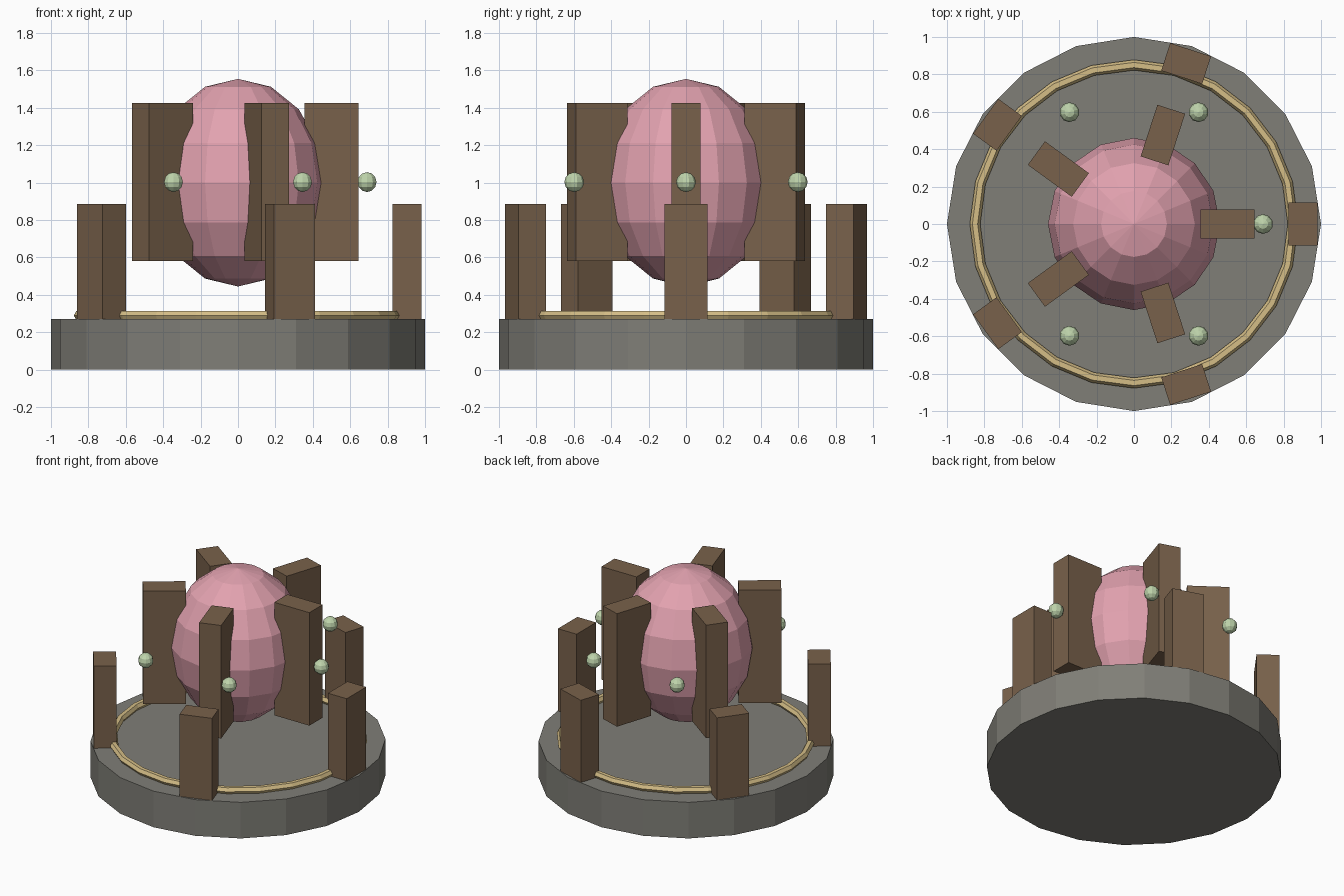
import bpy
import math
from mathutils import Matrix

if "Cube" in bpy.data.objects:
    bpy.data.objects.remove(bpy.data.objects["Cube"])


def material(name, rgb):
    m = bpy.data.materials.new(name)
    m.diffuse_color = (*rgb, 1)
    m.use_nodes = True
    m.node_tree.nodes["Principled BSDF"].inputs["Base Color"].default_value = m.diffuse_color
    return m


stone = material("grey stone", (0.215, 0.21, 0.185))
wood = material("brown wood", (0.19, 0.12, 0.07))
pink = material("rose pink", (0.76, 0.36, 0.43))
gold = material("pale gold", (0.66, 0.51, 0.24))
green = material("pale green", (0.52, 0.66, 0.41))


def finish(name, mat):
    ob = bpy.context.object
    ob.name = name
    ob.data.materials.append(mat)
    return ob


def ball(name, mat, centre, radii, segments, rings):
    bpy.ops.mesh.primitive_uv_sphere_add(segments=segments, ring_count=rings, radius=1, location=centre)
    ob = finish(name, mat)
    ob.data.transform(Matrix.Diagonal((*radii, 1)))


def post(name, angle, r0, r1, width, z0, z1):
    # box set radially around the middle
    r = (r0 + r1) / 2
    bpy.ops.mesh.primitive_cube_add(
        size=1, location=(r * math.cos(angle), r * math.sin(angle), (z0 + z1) / 2),
        rotation=(0, 0, angle))
    ob = finish(name, wood)
    ob.data.transform(Matrix.Diagonal((r1 - r0, width, z1 - z0, 1)))


# round plinth
bpy.ops.mesh.primitive_cylinder_add(vertices=20, radius=1, depth=0.27, location=(0, 0, 0.135))
finish("plinth", stone)

# inlaid ring on the plinth
bpy.ops.mesh.primitive_torus_add(major_segments=24, minor_segments=6, major_radius=0.85,
                                 minor_radius=0.028, location=(0, 0, 0.29))
finish("inlay_ring", gold)

# central egg
ball("egg", pink, (0, 0, 1), (0.46, 0.46, 0.555), 16, 8)

# two rings of five posts
for i in range(5):
    a = math.radians(72 * i)
    post(f"outer_post_{i + 1}", a, 0.825, 0.98, 0.23, 0.27, 0.885)
    post(f"inner_slab_{i + 1}", a, 0.355, 0.645, 0.156, 0.58, 1.425)

# floating beads, with a gap on the left
for i, deg in enumerate((-120, -60, 0, 60, 120)):
    a = math.radians(deg)
    ball(f"bead_{i + 1}", green, (0.69 * math.cos(a), 0.69 * math.sin(a), 1.003),
         (0.053, 0.053, 0.053), 10, 6)
